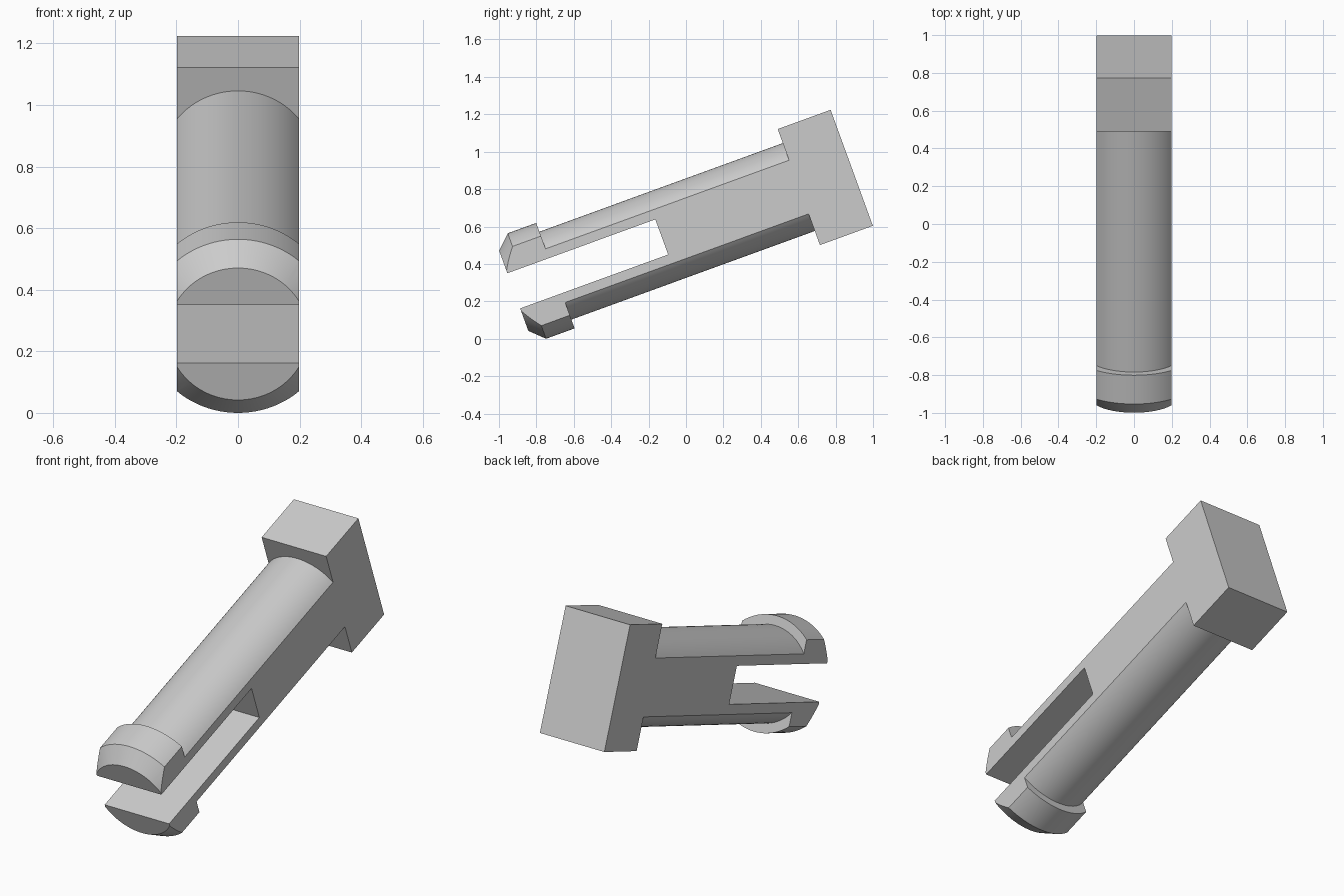
import bpy, bmesh, math
from mathutils import Matrix, Vector

if "Cube" in bpy.data.objects:
    bpy.data.objects.remove(bpy.data.objects["Cube"], do_unlink=True)

HALF_WIDTH = 0.198
TILT = math.radians(20)

grey = bpy.data.materials.new("plain grey")
grey.use_nodes = True
colour = (0.6, 0.6, 0.6, 1)
grey.diffuse_color = colour
grey.node_tree.nodes["Principled BSDF"].inputs["Base Color"].default_value = colour


def make_object(name, bm):
    bmesh.ops.recalc_face_normals(bm, faces=bm.faces)
    mesh = bpy.data.meshes.new(name)
    bm.to_mesh(mesh)
    bm.free()
    mesh.materials.append(grey)
    obj = bpy.data.objects.new(name, mesh)
    bpy.context.collection.objects.link(obj)
    return obj


def box(name, low, high):
    low, high = Vector(low), Vector(high)
    bm = bmesh.new()
    place = Matrix.Translation((low + high) / 2) @ Matrix.Diagonal((*(high - low), 1))
    bmesh.ops.create_cube(bm, size=1, matrix=place)
    return make_object(name, bm)


def lathe(name, profile, sides=96):
    """Closed solid of (position along y, radius) rings."""
    bm = bmesh.new()
    rings = []
    for y, r in profile:
        angles = [math.tau * i / sides for i in range(sides)]
        rings.append([bm.verts.new((r * math.cos(a), y, r * math.sin(a))) for a in angles])
    for a, b in zip(rings, rings[1:]):
        for i in range(sides):
            j = (i + 1) % sides
            bm.faces.new((a[i], a[j], b[j], b[i]))
    bm.faces.new(rings[0])
    bm.faces.new(rings[-1])
    return make_object(name, bm)


def combine(target, tool, operation):
    mod = target.modifiers.new(operation.lower(), "BOOLEAN")
    mod.object, mod.operation, mod.solver = tool, operation, "EXACT"
    bpy.ops.object.select_all(action="DESELECT")
    target.select_set(True)
    bpy.context.view_layer.objects.active = target
    bpy.ops.object.modifier_apply(modifier=mod.name)
    bpy.data.objects.remove(tool, do_unlink=True)


# Round shank with chamfered collar at the tip
pin = lathe("split_pin", [(-0.777, 0.228), (-0.702, 0.30), (-0.54, 0.30),
                          (-0.54, 0.25), (0.95, 0.25)])

# Flat sides, square head and the slot between the two prongs
combine(pin, box("side_trim", (-HALF_WIDTH, -2, -1), (HALF_WIDTH, 2, 1)), "INTERSECT")
combine(pin, box("head", (-HALF_WIDTH, 0.845, -0.33), (HALF_WIDTH, 1.146, 0.33)), "UNION")
combine(pin, box("slot", (-1, -2, -0.1), (1, 0.065, 0.1)), "DIFFERENCE")

# Merge coplanar faces, tilt the pin and rest it on the ground, centred
bm = bmesh.new()
bm.from_mesh(pin.data)
bmesh.ops.remove_doubles(bm, verts=bm.verts, dist=0.00005)
bmesh.ops.dissolve_limit(bm, angle_limit=math.radians(0.3), verts=bm.verts, edges=bm.edges)
bmesh.ops.rotate(bm, verts=bm.verts, matrix=Matrix.Rotation(TILT, 3, "X"))
ys = [v.co.y for v in bm.verts]
floor = min(v.co.z for v in bm.verts)
bmesh.ops.translate(bm, verts=bm.verts, vec=(0, -(min(ys) + max(ys)) / 2, -floor))
bm.to_mesh(pin.data)
bm.free()

# Smooth rounds with crisp edges
for face in pin.data.polygons:
    face.material_index = 0
pin.select_set(True)
bpy.context.view_layer.objects.active = pin
bpy.ops.object.shade_smooth_by_angle(angle=math.radians(20))
